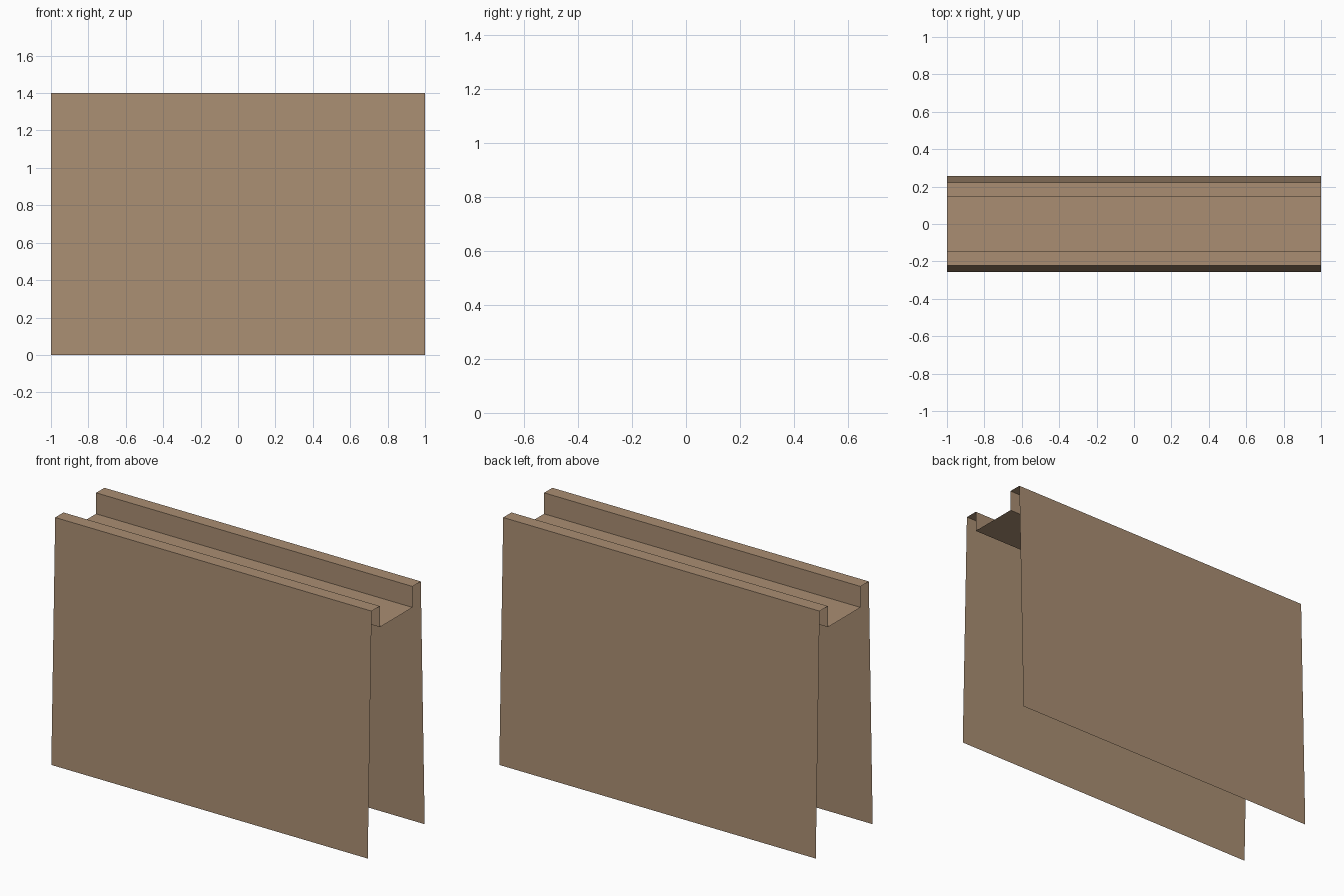
import bpy

if "Cube" in bpy.data.objects:
    bpy.data.objects.remove(bpy.data.objects["Cube"])

# One flat colour for the whole sheet
mat = bpy.data.materials.new("tan board")
mat.diffuse_color = (0.40, 0.27, 0.17, 1)
mat.use_nodes = True
mat.node_tree.nodes["Principled BSDF"].inputs["Base Color"].default_value = mat.diffuse_color

# Half cross-section (y, z): leaning wall, narrow top ledge, sunken channel floor
half = [(-0.257, 0.0), (-0.222, 1.4), (-0.147, 1.4), (-0.147, 1.28)]
profile = half + [(-y, z) for y, z in reversed(half)]

# Open-ended sheet: the profile swept along x
n = len(profile)
verts = [(x, y, z) for x in (-1.0, 1.0) for y, z in profile]
faces = [(i + 1, i, n + i, n + i + 1) for i in range(n - 1)]
mesh = bpy.data.meshes.new("channel_wall")
mesh.from_pydata(verts, [], faces)
# Outward normals: the front wall must face -y
if mesh.polygons[0].normal.y > 0:
    mesh.flip_normals()
mesh.materials.append(mat)
wall = bpy.data.objects.new("channel_wall", mesh)
bpy.context.collection.objects.link(wall)
